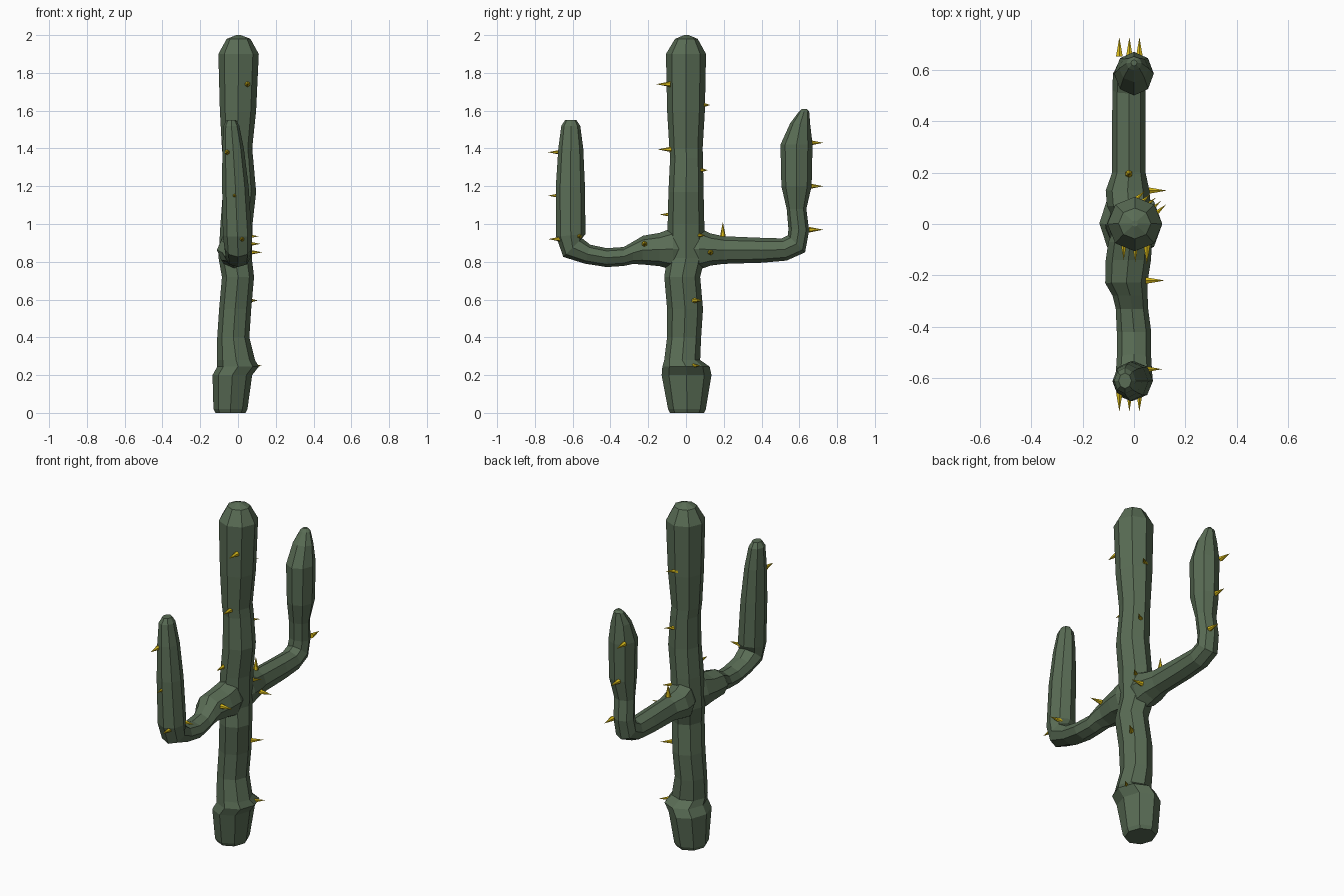
import bpy, bmesh
from math import sin, cos, radians, tau
from mathutils import Vector, Matrix


def material(name, color):
    m = bpy.data.materials.new(name)
    m.diffuse_color = color
    return m


def add_object(name, bm, mat):
    bmesh.ops.recalc_face_normals(bm, faces=bm.faces[:])
    me = bpy.data.meshes.new(name)
    bm.to_mesh(me)
    bm.free()
    me.materials.append(mat)
    ob = bpy.data.objects.new(name, me)
    bpy.context.collection.objects.link(ob)
    return ob


def limb(name, rows, mat, sides=8):
    """Octagonal tube; row = x, y, z, tilt in the yz plane, half width in x, half thickness."""
    bm = bmesh.new()
    rings = []
    for x, y, z, tilt, a, b in rows:
        t = radians(tilt)
        n = Vector((0, cos(t), -sin(t)))
        c = Vector((x, y, z))
        rings.append([bm.verts.new(c + Vector((a * cos(tau * i / sides), 0, 0))
                                   + n * b * sin(tau * i / sides)) for i in range(sides)])
    for r, s in zip(rings, rings[1:]):
        for i in range(sides):
            j = (i + 1) % sides
            bm.faces.new((r[i], r[j], s[j], s[i]))
    bm.faces.new(rings[0])
    bm.faces.new(rings[-1])
    return add_object(name, bm, mat)


green = material("cactus_green", (0.10, 0.15, 0.09, 1))
gold = material("spine_gold", (0.70, 0.50, 0.01, 1))

# Trunk
trunk = limb("trunk", [
    (-.04, .005, 0, 0, .08, .09),
    (-.04, .005, .02, 0, .09, .10),
    (-.03, .003, .20, 0, .105, .132),
    (0, 0, .245, 0, .11, .125),
    (-.01, -.02, .28, 0, .10, .095),
    (-.025, -.01, .40, 0, .085, .09),
    (-.015, -.005, .55, 0, .085, .095),
    (0, -.02, .72, 0, .085, .095),
    (-.015, 0, .82, 0, .088, .10),
    (-.008, 0, 1.0, 0, .085, .097),
    (.008, 0, 1.17, 0, .088, .093),
    (0, .003, 1.35, 0, .08, .087),
    (-.005, 0, 1.40, 0, .08, .088),
    (0, 0, 1.60, 0, .096, .10),
    (.003, 0, 1.90, 0, .107, .106),
    (.003, .002, 1.98, 0, .063, .06),
    (.003, .002, 2.0, 0, .012, .012),
], green)

# Side arms, blended into the trunk by a union
arm_a = limb("front_arm", [
    (-.01, 0, .87, -90, .06, .08),
    (-.015, -.07, .868, -90, .085, .112),
    (-.022, -.14, .865, -90, .088, .088),
    (-.03, -.23, .862, -88, .082, .076),
    (-.015, -.28, .848, -88, .068, .06),
    (-.008, -.33, .828, -90, .063, .05),
    (0, -.42, .822, -90, .067, .05),
    (0, -.52, .84, -75, .067, .052),
    (0, -.60, .875, -45, .072, .07),
    (-.003, -.61, .94, -5, .077, .078),
    (-.014, -.612, 1.2, 0, .07, .077),
    (-.026, -.61, 1.4, 0, .057, .066),
    (-.035, -.61, 1.52, 0, .042, .05),
    (-.035, -.61, 1.55, 0, .025, .03),
], green)
arm_b = limb("back_arm", [
    (-.01, 0, .87, 90, .06, .08),
    (-.02, .07, .868, 90, .085, .11),
    (-.025, .13, .865, 90, .085, .085),
    (-.02, .20, .862, 90, .065, .073),
    (-.02, .40, .861, 88, .065, .066),
    (-.02, .52, .865, 78, .064, .06),
    (-.02, .585, .895, 45, .062, .064),
    (-.015, .597, .97, 5, .06, .055),
    (-.01, .585, 1.08, 0, .06, .052),
    (0, .585, 1.20, 0, .073, .08),
    (0, .585, 1.42, 0, .077, .085),
    (0, .605, 1.53, 5, .058, .053),
    (0, .625, 1.595, 0, .03, .027),
    (0, .627, 1.61, 0, .012, .012),
], green)
for arm in (arm_a, arm_b):
    mod = trunk.modifiers.new("join_" + arm.name, 'BOOLEAN')
    mod.operation = 'UNION'
    mod.solver = 'EXACT'
    mod.object = arm
    arm.hide_render = True

# Spines: tip position and pointing direction
spines = []
for i in range(3):
    spines.append(((.05 - .045 * i, -.157 + .008 * i, 1.74 - .345 * i), (0, -1, 0)))
    x = -.057 + .039 * i
    spines.append(((x, -.73, 1.38 - .23 * i), (0, -1, 0)))
    spines.append(((x, .727, 1.43 - .23 * i), (0, 1, 0)))
for i in range(5):
    x, y = .045 + .02 * i, .13 - .0135 * i
    spines.append(((x, y, 1.63 - .345 * i), (.75, .65, 0)))
spines += [((-.02, .195, 1.01), (0, 0, 1)),
           ((.12, -.22, .895), (1, 0, 0)),
           ((.11, -.565, .935), (1, 0, 0)),
           ((.128, .13, .85), (1, 0, 0))]

bm = bmesh.new()
length = .075
for tip, d in spines:
    d = Vector(d).normalized()
    mid = Vector(tip) - d * length / 2
    rot = d.to_track_quat('Z', 'Y').to_matrix().to_4x4()
    bmesh.ops.create_cone(bm, cap_ends=True, segments=6, radius1=.015, radius2=0,
                          depth=length, matrix=Matrix.Translation(mid) @ rot)
add_object("spines", bm, gold)
